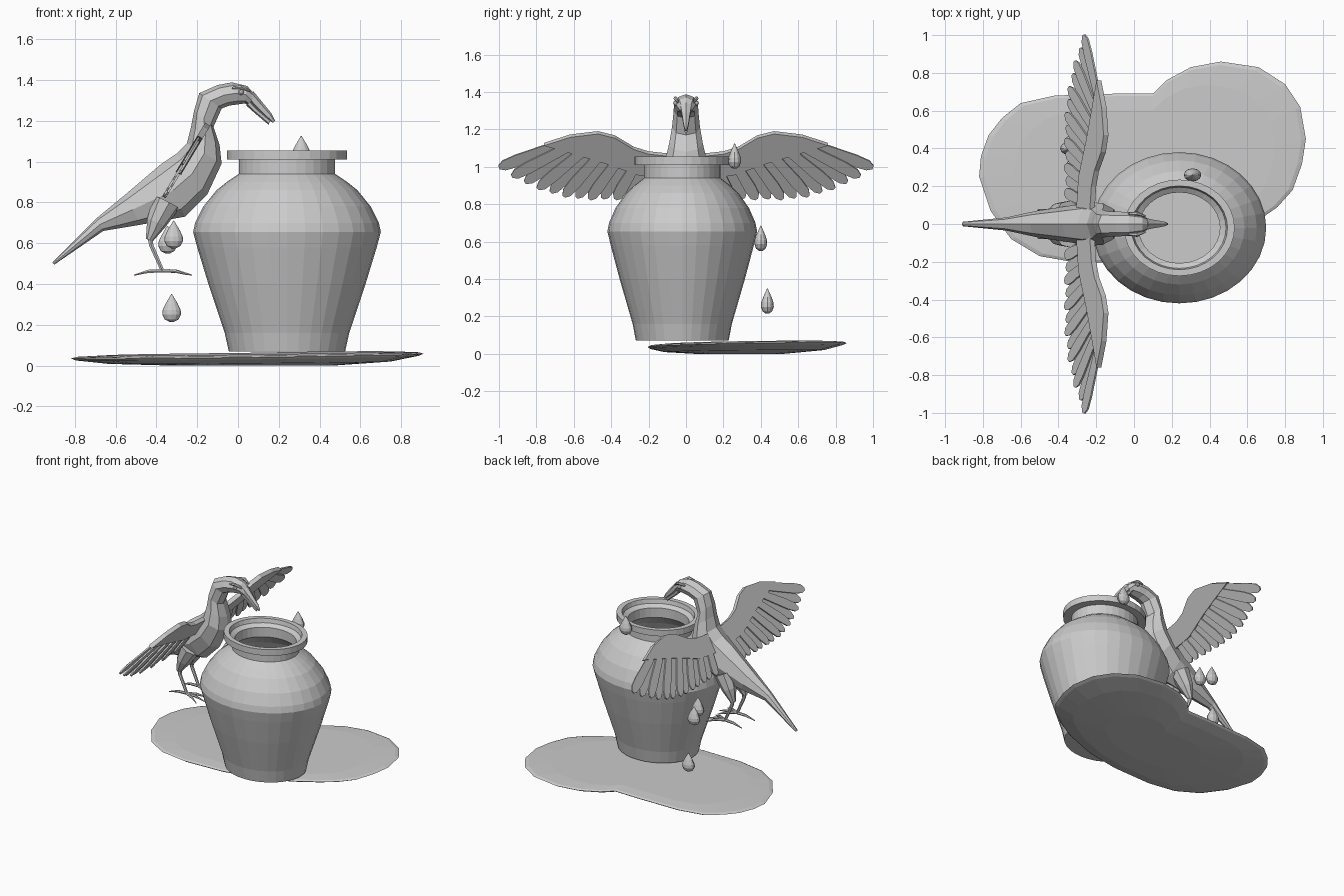
import bpy, bmesh, math
from mathutils import Vector

if "Cube" in bpy.data.objects:
    bpy.data.objects.remove(bpy.data.objects["Cube"], do_unlink=True)

GREY = (0.6, 0.6, 0.6, 1)
clay = bpy.data.materials.new("plain grey")
clay.use_nodes = True
clay.diffuse_color = GREY
clay.node_tree.nodes["Principled BSDF"].inputs["Base Color"].default_value = GREY


def finish(bm, name, mirror=False, thickness=0):
    bmesh.ops.recalc_face_normals(bm, faces=bm.faces)
    mesh = bpy.data.meshes.new(name)
    bm.to_mesh(mesh)
    bm.free()
    mesh.materials.append(clay)
    ob = bpy.data.objects.new(name, mesh)
    bpy.context.collection.objects.link(ob)
    if thickness:
        mod = ob.modifiers.new("Thickness", 'SOLIDIFY')
        mod.thickness, mod.offset = thickness, 0
    if mirror:
        mod = ob.modifiers.new("Mirror", 'MIRROR')
        mod.use_axis = (False, True, False)
    return ob


def skin(bm, rings):
    """Bridge rings of points and cap both ends."""
    loops = [[bm.verts.new(p) for p in ring] for ring in rings]
    n = len(loops[0])
    for a, b in zip(loops, loops[1:]):
        for i in range(n):
            j = (i + 1) % n
            bm.faces.new((a[i], a[j], b[j], b[i]))
    bm.faces.new(loops[0])
    bm.faces.new(loops[-1])


def lathe(name, profile, center, sides, flat=1.0):
    """Turn a radius/height profile, squashed along y."""
    bm = bmesh.new()
    cx, cy, cz = center
    angles = [math.tau * i / sides for i in range(sides)]
    skin(bm, [[(cx + r * math.cos(a), cy + flat * r * math.sin(a), cz + z)
               for a in angles] for r, z in profile])
    return finish(bm, name)


def loft(name, stations, sides=8):
    """Body sections: top x, top z, bottom x, bottom z, half width."""
    bm = bmesh.new()
    rings = []
    for tx, tz, bx, bz, w in stations:
        top, low = Vector((tx, 0, tz)), Vector((bx, 0, bz))
        mid, half = (top + low) / 2, (top - low) / 2
        rings.append([mid + half * math.cos(a) + Vector((0, w * math.sin(a), 0))
                      for a in (math.tau * i / sides for i in range(sides))])
    skin(bm, rings)
    return finish(bm, name)


def tube(bm, points, radii, sides=6):
    pts = [Vector(p) for p in points]
    rings = []
    for i, (p, r) in enumerate(zip(pts, radii)):
        d = pts[min(i + 1, len(pts) - 1)] - pts[max(i - 1, 0)]
        q = d.to_track_quat('Z', 'Y')
        rings.append([p + q @ Vector((r * math.cos(a), r * math.sin(a), 0))
                      for a in (math.tau * k / sides for k in range(sides))])
    skin(bm, rings)


# Hollow jar with stepped rim
lathe("jar", [(.285, .07), (.305, .16), (.385, .40), (.44, .58), (.46, .655),
              (.45, .70), (.41, .78), (.345, .86), (.295, .90), (.235, .94),
              (.235, 1.01), (.293, 1.01), (.293, 1.055), (.255, 1.055),
              (.247, 1.025), (.215, 1.005), (.215, .935), (.32, .85),
              (.43, .655), (.36, .40), (.26, .10)],
      (.24, -.02, 0), 32, .87)

# Puddle: lens-like slab with a thin rim
outline = [(-.82, .25), (-.81, .36), (-.77, .47), (-.70, .56), (-.60, .64),
           (-.42, .68), (-.1, .69), (.10, .69), (.17, .76), (.30, .83),
           (.46, .86), (.66, .83), (.80, .74), (.88, .62), (.91, .45),
           (.89, .32), (.84, .18), (.76, .09), (.66, .02), (.5, -.07),
           (.25, -.16), (0, -.2), (-.3, -.205), (-.5, -.17), (-.65, -.08),
           (-.76, .07)]
bm = bmesh.new()


def puddle_ring(scale, lift, tilt):
    cx, cy = .1, .25
    return [(cx + (x - cx) * scale, cy + (y - cy) * scale,
             lift + tilt * (.012 * x + .012 * y)) for x, y in outline]


skin(bm, [puddle_ring(.45, 0, 0), puddle_ring(.8, .012, .5), puddle_ring(.97, .032, 1),
          puddle_ring(1, .042, 1), puddle_ring(.97, .049, 1), puddle_ring(.8, .056, .8)])
finish(bm, "puddle")

# Water drops
teardrop = [(.012, 0), (.034, .012), (.046, .036), (.044, .058), (.03, .088),
            (.014, .115), (.002, .135)]
for i, (x, y, z) in enumerate([(.31, .26, .99), (-.345, .40, .55),
                               (-.315, .31, .575), (-.325, .435, .215)]):
    lathe(f"water_drop_{i + 1}", teardrop, (x, y, z), 12, .75)

# Bird body from tail to brow
loft("bird_body", [
    (-.91, .505, -.90, .495, .012), (-.69, .725, -.66, .66, .035),
    (-.55, .84, -.48, .69, .07), (-.38, .985, -.26, .73, .1),
    (-.30, 1.04, -.15, .84, .115), (-.25, 1.09, -.08, .99, .11),
    (-.23, 1.17, -.09, 1.08, .09), (-.215, 1.25, -.12, 1.17, .075),
    (-.19, 1.335, -.08, 1.26, .066), (-.10, 1.375, -.04, 1.275, .065),
    (-.03, 1.388, 0, 1.28, .062), (.045, 1.37, .035, 1.285, .05),
    (.085, 1.325, .05, 1.275, .032)])

# Beak halves
loft("upper_beak", [(.075, 1.345, .055, 1.29, .034), (.12, 1.29, .09, 1.255, .024),
                    (.165, 1.235, .14, 1.21, .015), (.182, 1.2, .17, 1.19, .006)], 6)
loft("lower_beak", [(.06, 1.30, .04, 1.275, .028), (.10, 1.255, .085, 1.235, .018),
                    (.16, 1.205, .15, 1.18, .008)], 6)

# Eyes under brow ridges
bm = bmesh.new()
bmesh.ops.create_icosphere(bm, subdivisions=2, radius=.014)
bmesh.ops.translate(bm, verts=bm.verts, vec=(.015, .055, 1.34))
finish(bm, "eyes", mirror=True)
bm = bmesh.new()
tube(bm, [(-.03, .055, 1.36), (.015, .056, 1.365), (.06, .042, 1.345)],
     [.006, .011, .005])
finish(bm, "brows", mirror=True)

# Legs with feathered thighs and toes
bm = bmesh.new()
tube(bm, [(-.35, .055, .80), (-.40, .065, .70), (-.435, .07, .615)],
     [.07, .05, .018], 8)
tube(bm, [(-.43, .07, .63), (-.425, .07, .59), (-.37, .07, .465)],
     [.016, .012, .01])
ankle = (-.37, .07, .465)
for tip in [(-.51, .075, .443), (-.225, .07, .443), (-.25, .13, .446), (-.25, .01, .446)]:
    knuckle = [(a + b) / 2 for a, b in zip(ankle, tip)]
    knuckle[2] += .008
    tube(bm, [ankle, knuckle, tip], [.01, .009, .003])
finish(bm, "legs", mirror=True)


# Wings lie on one slanted plane
def on_wing(y, z, lift=0):
    return (-.15 + .6 * (z - 1.18) + lift, y, z - .6 * lift)


bm = bmesh.new()
arm = [(.06, 1.06), (.2, 1.075), (.28, 1.10), (.38, 1.16), (.47, 1.183),
       (.62, 1.165), (.76, 1.12), (.62, 1.08), (.45, 1.03), (.25, .96), (.06, .94)]
bm.faces.new([bm.verts.new(on_wing(y, z)) for y, z in arm])
finish(bm, "wing_arms", mirror=True, thickness=.03)

# Flight feathers fan out from the arm
bm = bmesh.new()
COUNT = 13
for i in range(COUNT):
    t = i / (COUNT - 1)
    root = Vector((.11 + .5 * t, 1.02 + .12 * min(1, t * 1.6)))
    tip = Vector((.17 + .83 * t, .83 + .165 * (max(0, t - .4) / .6) ** 2))
    along = tip - root
    side = along.orthogonal().normalized()
    blade = [(0, .022), (.75, .031), (.93, .026), (1, .009)]
    points = [root + along * u + side * w for u, w in blade]
    points += [root + along * u - side * w for u, w in reversed(blade)]
    lift = .008 * (i % 2) - .004
    bm.faces.new([bm.verts.new(on_wing(p.x, p.y, lift)) for p in points])
finish(bm, "wing_feathers", mirror=True, thickness=.01)
